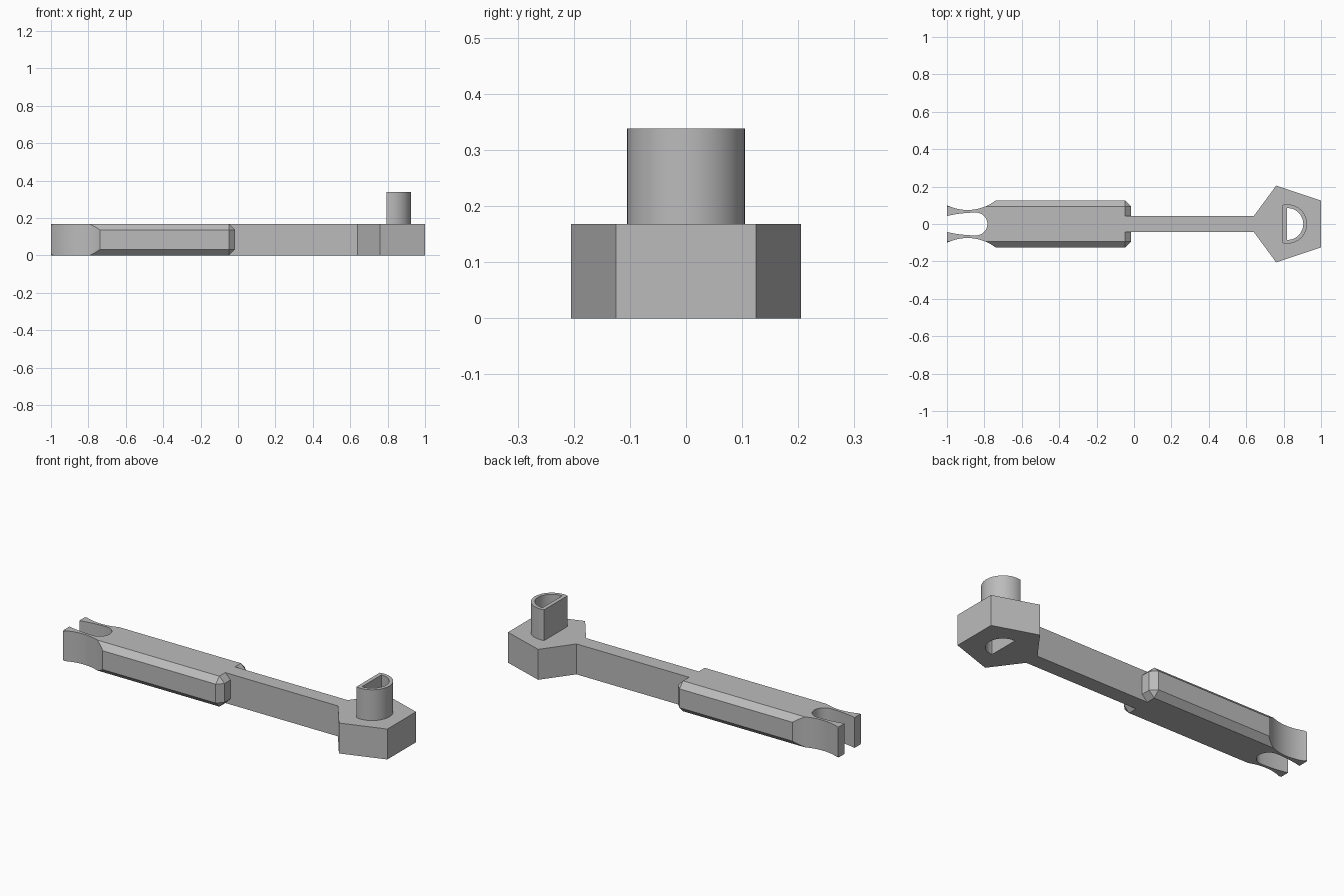
import bpy, bmesh, math

cube = bpy.data.objects.get("Cube")
if cube:
    bpy.data.objects.remove(cube, do_unlink=True)

HEIGHT = 0.168
HALF = 0.126          # half width of the grip
CHAMFER = 0.032

grey = bpy.data.materials.new("plain grey")
grey.use_nodes = True
grey.diffuse_color = (0.5, 0.5, 0.5, 1)
grey.node_tree.nodes["Principled BSDF"].inputs["Base Color"].default_value = (0.5, 0.5, 0.5, 1)


def finish(name, bm):
    bmesh.ops.recalc_face_normals(bm, faces=bm.faces)
    mesh = bpy.data.meshes.new(name)
    bm.to_mesh(mesh)
    bm.free()
    mesh.materials.append(grey)
    obj = bpy.data.objects.new(name, mesh)
    bpy.context.collection.objects.link(obj)
    return obj


def prism(name, outline, z0, z1):
    """Extrude a plan outline between two heights."""
    bm = bmesh.new()
    face = bm.faces.new([bm.verts.new((x, y, z0)) for x, y in outline])
    top = bmesh.ops.extrude_face_region(bm, geom=[face])["geom"]
    bmesh.ops.translate(bm, vec=(0, 0, z1 - z0),
                        verts=[v for v in top if isinstance(v, bmesh.types.BMVert)])
    return finish(name, bm)


def mirrored(half):
    """Close a half outline by mirroring it across y = 0."""
    return half + [(x, -y) for x, y in reversed(half) if abs(y) > 1e-6]


def activate(obj):
    bpy.ops.object.select_all(action="DESELECT")
    obj.select_set(True)
    bpy.context.view_layer.objects.active = obj


def combine(obj, other, operation):
    activate(obj)
    mod = obj.modifiers.new("combine", "BOOLEAN")
    mod.operation, mod.object, mod.solver = operation, other, "EXACT"
    bpy.ops.object.modifier_apply(modifier=mod.name)
    bpy.data.objects.remove(other, do_unlink=True)


def d_outline(radius, flat_x, centre_x=0.82, steps=32):
    """Circle cut off by a straight edge at flat_x."""
    a = math.acos((flat_x - centre_x) / radius)
    return [(centre_x + radius * math.cos(t), radius * math.sin(t))
            for t in (-a + 2 * a * i / steps for i in range(steps + 1))]


# Grip: bar with every edge chamfered, trimmed to a waisted fork outline
bm = bmesh.new()
bmesh.ops.create_cube(bm, size=1)
left, right = -1.2, -0.016
for v in bm.verts:
    v.co = (right if v.co.x > 0 else left, math.copysign(HALF, v.co.y),
            HEIGHT if v.co.z > 0 else 0)
bmesh.ops.bevel(bm, geom=bm.edges[:], offset=CHAMFER, segments=1, affect="EDGES")
grip = finish("forked_grip", bm)

R, waist_x, waist_y = 0.25, -0.89, 0.075
xs = [-1 + 0.28 * i / 20 for i in range(21)]
waist = [(x, waist_y + R - math.sqrt(R * R - (x - waist_x) ** 2)) for x in xs]
trim = prism("grip_trim", mirrored(waist + [(-0.70, 0.2), (0.1, 0.2)]), -0.1, 0.3)
combine(grip, trim, "INTERSECT")

# Fork slot: bulging sides and a round end
slot_x, slot_r = -0.845, 0.061
sides = [(x, slot_r - 0.75 * (x - slot_x) ** 2)
         for x in (-1.05 + (slot_x + 1.05) * i / 10 for i in range(10))]
end = [(slot_x + slot_r * math.sin(t), slot_r * math.cos(t))
       for t in (math.pi / 2 * i / 10 for i in range(11))]
combine(grip, prism("slot_cutter", mirrored(sides + end), -0.1, 0.3), "DIFFERENCE")

# Shaft with a five-sided head, hollow D-shaped post on top
shaft = prism("shaft_and_head", mirrored(
    [(-0.05, 0.042), (0.64, 0.042), (0.76, 0.205), (1, 0.125)]), 0, HEIGHT)
combine(shaft, prism("post", d_outline(0.105, 0.795), 0.1, 0.338), "UNION")
combine(shaft, prism("post_bore", d_outline(0.085, 0.817), -0.1, 0.5), "DIFFERENCE")

for obj in (grip, shaft):
    activate(obj)
    bpy.ops.object.shade_smooth_by_angle(angle=math.radians(25))
